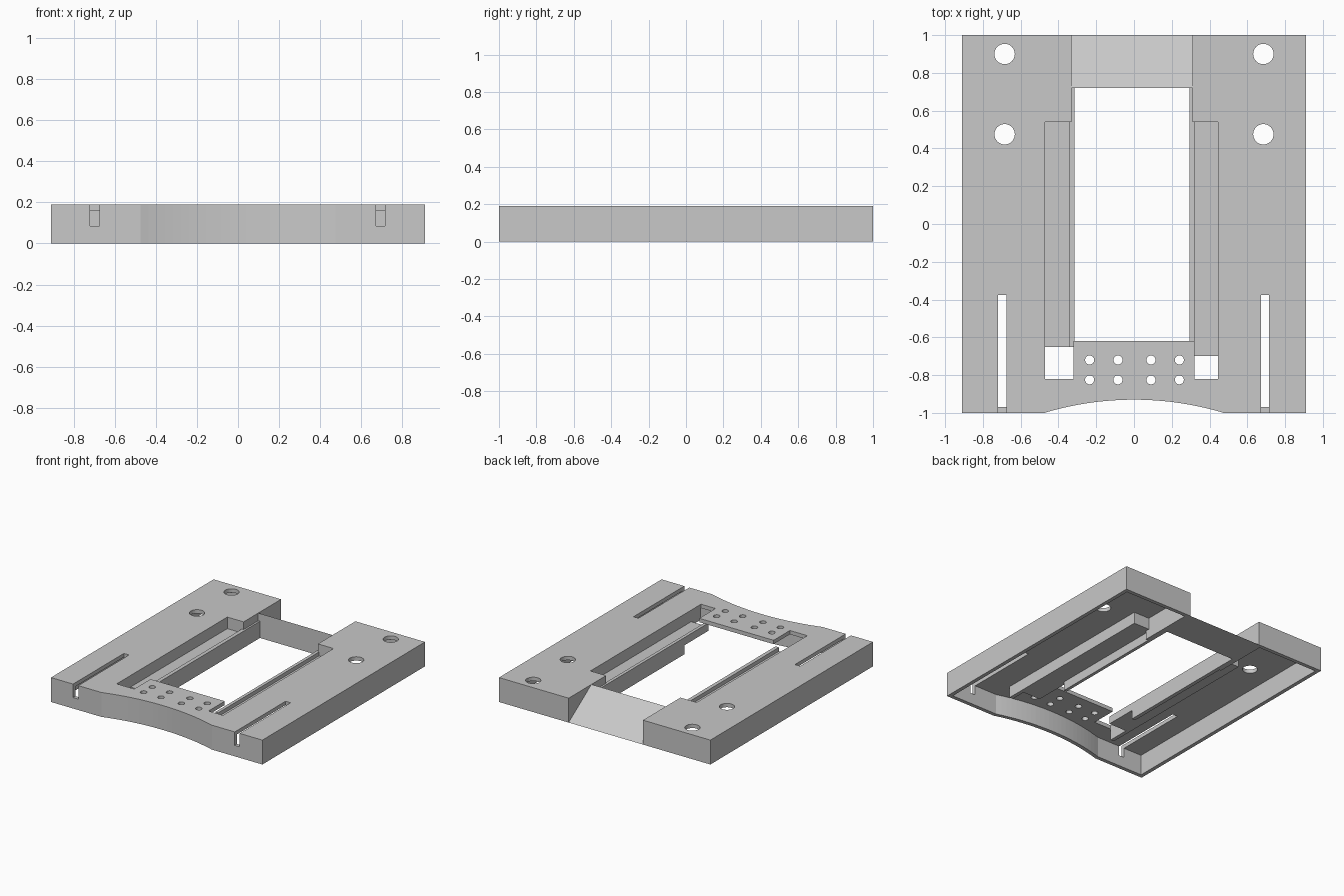
import bpy, bmesh
from math import sin, cos, pi

cube = bpy.data.objects.get("Cube")
if cube:
    bpy.data.objects.remove(cube, do_unlink=True)

GREY = (0.58, 0.58, 0.58, 1)
grey = bpy.data.materials.new("plain grey")
grey.use_nodes = True
grey.diffuse_color = GREY
grey.node_tree.nodes["Principled BSDF"].inputs["Base Color"].default_value = GREY

H, T = 0.19, 0.03          # overall height, wall thickness
W = 0.91                   # half width
ROOF = H - T               # underside of the top plate
LEDGE = 0.10               # top of the rail ledges


def prism(name, shapes, z0, z1):
    """Extrude one or more flat outlines from z0 to z1."""
    bm = bmesh.new()
    for pts in shapes:
        face = bm.faces.new([bm.verts.new((x, y, z0)) for x, y in pts])
        new = bmesh.ops.extrude_face_region(bm, geom=[face])["geom"]
        bmesh.ops.translate(bm, vec=(0, 0, z1 - z0),
                            verts=[v for v in new if isinstance(v, bmesh.types.BMVert)])
    bmesh.ops.recalc_face_normals(bm, faces=bm.faces)
    mesh = bpy.data.meshes.new(name)
    bm.to_mesh(mesh)
    bm.free()
    mesh.materials.append(grey)
    ob = bpy.data.objects.new(name, mesh)
    bpy.context.collection.objects.link(ob)
    return ob


def rect(x0, x1, y0, y1):
    return [(x0, y0), (x1, y0), (x1, y1), (x0, y1)]


def circle(cx, cy, r, n=32):
    return [(cx + r * cos(2 * pi * i / n), cy + r * sin(2 * pi * i / n)) for i in range(n)]


def front_arc(y, half=0.475, rise=0.07, n=24):
    """Shallow concave arc along the front edge."""
    r = (half ** 2 + rise ** 2) / (2 * rise)
    xs = [half * (2 * i / n - 1) for i in range(n + 1)]
    return [(x, y + rise - r + (r * r - x * x) ** 0.5) for x in xs]


def cut(ob, cutter):
    cutter.hide_render = True
    mod = ob.modifiers.new("cut", "BOOLEAN")
    mod.operation, mod.solver, mod.object = "DIFFERENCE", "EXACT", cutter
    bpy.context.view_layer.objects.active = ob
    bpy.ops.object.modifier_apply(modifier=mod.name)
    bpy.data.objects.remove(cutter, do_unlink=True)


# Body: outline with the central opening and rail recesses open to the back
right_edge = [(W, -1), (W, 1), (0.31, 1), (0.31, 0.54), (0.445, 0.54),
              (0.445, -0.82), (0.32, -0.82), (0.32, -0.62)]
left_edge = [(-0.32, -0.62), (-0.32, -0.82), (-0.47, -0.82), (-0.47, 0.54),
             (-0.33, 0.54), (-0.33, 1), (-W, 1), (-W, -1)]
body = prism("tray_body", [front_arc(-1) + right_edge + left_edge], 0, H)

# Hollow underside
w, e = W - T, 1 - T
cavity = front_arc(-e) + [(w, -e), (w, e), (0.31 + T, e), (0.31 + T, 0.53),
                          (-0.33 - T, 0.53), (-0.33 - T, e), (-w, e), (-w, -e)]
cut(body, prism("cavity_cutter", [cavity], -0.1, ROOF))

# Mounting holes and small vent holes
holes = [circle(s * 0.685, y, 0.054) for s in (-1, 1) for y in (0.475, 0.9)]
holes += [circle(x, y, 0.024, 24) for x in (-0.235, -0.085, 0.09, 0.24) for y in (-0.825, -0.72)]
cut(body, prism("hole_cutter", holes, 0.1, 0.3))

# Slots running back from the front wall
slots = [rect(-0.72, -0.675, -1.1, -0.375), rect(0.672, 0.715, -1.1, -0.375)]
cut(body, prism("slot_cutter", slots, 0.085, 0.3))

# Back ramp, sloping down to the rear edge
ramp = prism("back_ramp", [rect(-0.33, 0.31, 0.72, 1)], 0, H)
bm = bmesh.new()
bm.from_mesh(ramp.data)
for v in bm.verts:
    if v.co.y > 0.9:
        v.co.z = 0
bmesh.ops.remove_doubles(bm, verts=bm.verts, dist=0.0001)
bmesh.ops.dissolve_degenerate(bm, edges=bm.edges, dist=0.0001)
bm.to_mesh(ramp.data)
bm.free()

# Side rails: outer wall, ledge, guide lip and lower wall
rails = [("left", 1, 0.445, 0.32, 0.295, -0.70), ("right", -1, 0.47, 0.345, 0.315, -0.65)]
for side, s, outer, mid, inner, front in rails:
    def bar(part, a, b, y0, y1, z0, z1):
        x0, x1 = sorted((s * a, s * b))
        prism(f"{side}_{part}", [rect(x0, x1, y0, y1)], z0, z1)
    bar("recess_wall", outer, outer + T, -0.82, 0.54 + T, LEDGE - T, ROOF)
    bar("recess_end", mid, outer, 0.54, 0.54 + T, LEDGE - T, ROOF)
    bar("ledge", mid, outer, front, 0.54, LEDGE - T, LEDGE)
    bar("guide_lip", inner, mid, front, 0.72, LEDGE - T, LEDGE + T)
    bar("lower_wall", inner, mid, -0.4, 0.72, 0, LEDGE - T)
